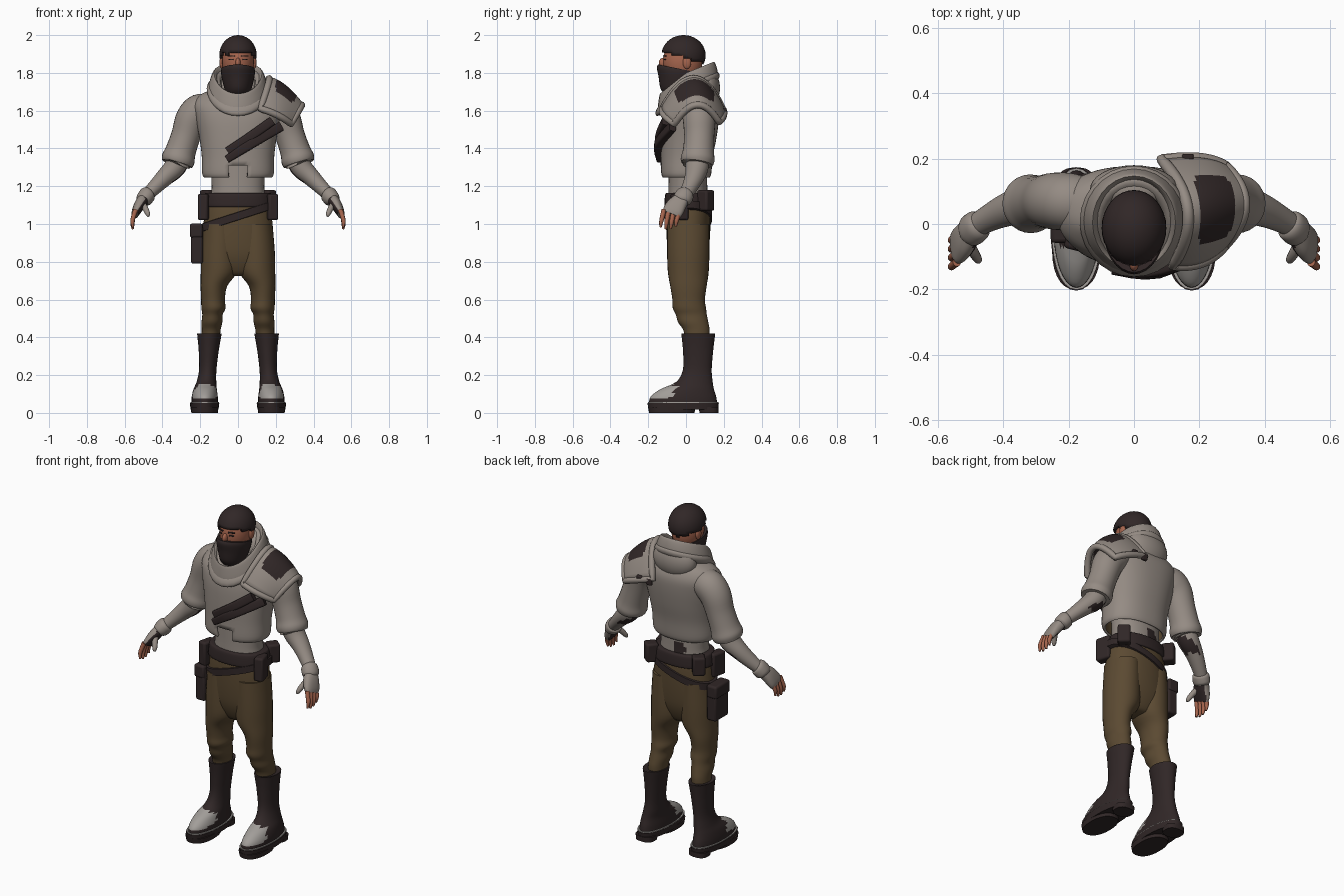
import bpy, bmesh, math
from mathutils import Vector, Matrix

if "Cube" in bpy.data.objects:
    bpy.data.objects.remove(bpy.data.objects["Cube"])


def material(name, rgb):
    m = bpy.data.materials.new(name)
    m.diffuse_color = (*rgb, 1)
    m.use_nodes = True
    m.node_tree.nodes["Principled BSDF"].inputs["Base Color"].default_value = m.diffuse_color
    return m


CLOTH = material("grey cloth", (0.30, 0.26, 0.23))
DARK = material("dark leather", (0.030, 0.020, 0.020))
PANTS = material("brown trousers", (0.105, 0.068, 0.032))
SKIN = material("skin", (0.38, 0.13, 0.075))
PALE = material("worn pale leather", (0.36, 0.34, 0.32))


def finish(name, bm, mats):
    bmesh.ops.recalc_face_normals(bm, faces=bm.faces)
    me = bpy.data.meshes.new(name)
    bm.to_mesh(me)
    bm.free()
    for m in mats:
        me.materials.append(m)
    ob = bpy.data.objects.new(name, me)
    bpy.context.collection.objects.link(ob)
    return ob


def paint(ob, rule, index=1):
    for f in ob.data.polygons:
        if rule(f.center, f.normal):
            f.material_index = index


def smooth_rings(rings, k, loop):
    """Catmull-Rom interpolation of the key rings."""
    n, out = len(rings), []
    get = (lambda i: rings[i % n]) if loop else (lambda i: rings[max(0, min(n - 1, i))])
    for i in range(n if loop else n - 1):
        for s in range(k):
            t = s / k
            out.append([0.5 * (2 * b + (c - a) * t + (2 * a - 5 * b + 4 * c - d) * t * t
                               + (3 * b - a - 3 * c + d) * t ** 3)
                        for a, b, c, d in zip(get(i - 1), get(i), get(i + 1), get(i + 2))])
    if not loop:
        out.append(list(rings[-1]))
    return out


def loft(name, rings, *mats, n=2.0, seg=28, along=False, shear=None, k=4, loop=False, caps=(1, 1)):
    """Skin rings (x, y, z, ra, rb): level rings, or rings square to the path."""
    rs = smooth_rings(rings, k, loop)
    bm = bmesh.new()
    rows = []
    for i, (x, y, z, ra, rb) in enumerate(rs):
        a, b = Vector((1, 0, 0)), Vector((0, 1, 0))
        if along:
            t = Vector(rs[min(i + 1, len(rs) - 1)][:3]) - Vector(rs[max(i - 1, 0)][:3])
            t.normalize()
            a = (b - t * b.dot(t)).normalized()
            b = t.cross(a)
        row = []
        for j in range(seg):
            c, s = math.cos(math.tau * j / seg), math.sin(math.tau * j / seg)
            p = Vector((x, y, z)) + a * ra * math.copysign(abs(c) ** (2 / n), c) \
                + b * rb * math.copysign(abs(s) ** (2 / n), s)
            if shear:
                p.z += shear(p.x, p.y)
            row.append(bm.verts.new(p))
        rows.append(row)
    for i in range(len(rows) if loop else len(rows) - 1):
        r, q = rows[i], rows[(i + 1) % len(rows)]
        for j in range(seg):
            bm.faces.new((r[j], r[(j + 1) % seg], q[(j + 1) % seg], q[j]))
    if not loop:
        if caps[0]:
            bm.faces.new(rows[0][::-1])
        if caps[1]:
            bm.faces.new(rows[-1])
    return finish(name, bm, mats)


def ball(name, loc, size, *mats):
    bm = bmesh.new()
    bmesh.ops.create_uvsphere(bm, u_segments=32, v_segments=20, radius=1,
                              matrix=Matrix.Translation(loc) @ Matrix.Diagonal((*size, 1)))
    return finish(name, bm, mats)


def box(name, loc, size, mat, bevel=0.012, rot=0):
    bm = bmesh.new()
    bmesh.ops.create_cube(bm, size=1, matrix=Matrix.Translation(loc) @ Matrix.Rotation(rot, 4, 'Z')
                          @ Matrix.Diagonal((*size, 1)))
    ob = finish(name, bm, [mat])
    m = ob.modifiers.new("bevel", 'BEVEL')
    m.width, m.segments = bevel, 3
    return ob


def solidify(ob, t, mat_offset=0):
    m = ob.modifiers.new("thickness", 'SOLIDIFY')
    m.thickness, m.offset, m.material_offset = t, -1, mat_offset


def roll(name, r1, r2, cy, z, thick, shear, mat):
    rings = [(0, cy, z + thick * math.sin(a), r1 + thick * math.cos(a), r2 + thick * math.cos(a))
             for a in (math.tau * i / 8 for i in range(8))]
    return loft(name, rings, mat, k=2, loop=True, shear=shear)


# Head: face, ears, nose, eyes, hair and face mask
ball("head", (0, -0.018, 1.86), (0.084, 0.104, 0.125), SKIN)
ball("nose", (0, -0.122, 1.853), (0.014, 0.022, 0.026), SKIN)
for s in (1, -1):
    ball("ear", (s * 0.086, 0.005, 1.855), (0.012, 0.022, 0.034), SKIN)
    box("eye", (s * 0.036, -0.113, 1.871), (0.026, 0.008, 0.007), DARK, 0.002, s * 0.3)
    box("eyebrow", (s * 0.036, -0.113, 1.889), (0.040, 0.009, 0.007), DARK, 0.002, s * 0.3)
hair = ball("hair", (0, -0.013, 1.893), (0.099, 0.117, 0.107), DARK)
bm = bmesh.new()
bm.from_mesh(hair.data)
bmesh.ops.delete(bm, geom=[v for v in bm.verts if v.co.z < 1.868 - 0.27 * v.co.y
                           + 0.008 * math.sin(v.co.x * 130)], context='VERTS')
bm.to_mesh(hair.data)
bm.free()
solidify(hair, 0.016)
loft("face_mask", [(0, -0.05, 1.66, .05, .06), (0, -0.05, 1.69, .066, .085), (0, -0.042, 1.75, .083, .103),
                   (0, -0.038, 1.795, .09, .116), (0, -0.033, 1.815, .088, .115)], DARK,
     n=1.9, shear=lambda x, y: -0.2 * y)

# Cowl with rolled folds, and the hood hanging behind
drop = lambda x, y: 0.4 * y if y > 0 else 0.8 * y
loft("cowl", [(0, 0.0, 1.70, .095, .115), (0, 0.005, 1.77, .110, .130), (0, 0.005, 1.80, .127, .142),
              (0, 0.008, 1.77, .144, .153), (0, 0.01, 1.72, .156, .16), (0, 0.01, 1.685, .14, .15)],
     CLOTH, loop=True, shear=drop)
roll("cowl_lower_fold", .138, .142, 0.008, 1.715, .028, drop, CLOTH)
roll("cowl_upper_fold", .115, .124, 0.0, 1.755, .022, lambda x, y: drop(x, y) * 1.05, CLOTH)
ball("hood_back", (0, 0.105, 1.72), (0.135, 0.075, 0.105), CLOTH)

# Undershirt with a dark patch on the lower back
shirt = loft("undershirt", [(0, .01, 1.08, .16, .105), (0, .01, 1.16, .142, .104), (0, .01, 1.23, .14, .102),
                            (0, .01, 1.40, .15, .10)], CLOTH, DARK, n=2.2, k=8, seg=48)
paint(shirt, lambda c, m: c.y > 0 and (c.x + 0.03) ** 2 + (c.z - 1.19) ** 2 < 0.0016)

# Cropped jacket, open at the front hem, with brown lining
jacket = loft("jacket", [(0, .0, 1.245, .178, .125), (0, .0, 1.27, .190, .134), (0, .005, 1.36, .192, .138),
                         (0, .015, 1.46, .205, .147), (0, .025, 1.56, .225, .150), (0, .035, 1.63, .235, .140),
                         (0, .045, 1.68, .205, .110), (0, .045, 1.71, .14, .085), (0, .04, 1.72, .08, .06)],
              CLOTH, PANTS, n=2.3, seg=56, caps=(0, 1))
bm = bmesh.new()
bm.from_mesh(jacket.data)
gap = [f for f in bm.faces if f.calc_center_median().y < 0 and f.calc_center_median().z < 1.31
       and -0.055 < f.calc_center_median().x < 0.045]
bmesh.ops.delete(bm, geom=gap, context='FACES')
bm.to_mesh(jacket.data)
bm.free()
solidify(jacket, 0.014, 1)

# Arms: sleeves, forearms, gloves, fingers
for s in (1, -1):
    X = lambda pts: [(s * p[0], *p[1:]) for p in pts]
    loft("sleeve", X([(.14, .06, 1.61, .08, .07), (.20, .068, 1.602, .088, .088), (.245, .07, 1.555, .087, .086),
                      (.275, .07, 1.47, .08, .078), (.302, .066, 1.39, .082, .08), (.316, .062, 1.345, .09, .088),
                      (.324, .06, 1.32, .082, .08), (.32, .06, 1.33, .06, .06)]), CLOTH, along=True)
    arm = loft("forearm", X([(.30, .06, 1.37, .06, .06), (.335, .058, 1.30, .061, .058), (.385, .045, 1.25, .052, .048),
                             (.44, .02, 1.195, .042, .039), (.495, -.012, 1.14, .034, .032)]), CLOTH, DARK, along=True)
    paint(arm, lambda c, m: c.z > 1.22 and m.z < -0.45 and m.y > -0.5)
    loft("glove_cuff", X([(.470, .002, 1.165, .036, .034), (.478, -.004, 1.157, .048, .044),
                          (.498, -.02, 1.13, .050, .043), (.506, -.026, 1.117, .038, .034)]), CLOTH, along=True)
    glove = loft("glove", X([(.495, -.012, 1.14, .036, .030), (.518, -.045, 1.105, .050, .030),
                             (.537, -.068, 1.07, .054, .024), (.545, -.078, 1.05, .048, .018)]),
                 CLOTH, DARK, along=True, n=2.4)
    paint(glove, lambda c, m: m.x * s < -0.5)
    for i in range(4):
        y, dz = -.036 - .027 * i, (.012, .0, -.002, .008)[i]
        loft("finger", X([(.542, y, 1.075, .013, .013), (.553, y - .008, 1.04, .0125, .012),
                          (.559, y - .014, 1.005 + dz, .011, .011), (.556, y - .018, .975 + dz, .006, .006)]),
             SKIN, along=True, seg=12)
    loft("thumb", X([(.512, -.05, 1.115, .018, .018), (.492, -.085, 1.085, .016, .016),
                     (.478, -.108, 1.055, .013, .013), (.474, -.114, 1.04, .006, .006)]), CLOTH, along=True, seg=14)

# Shoulder cape: curved patch through 3 x 3 points, dark panel, rolled border
P = [[(.12, -.125, 1.61), (.165, .04, 1.77), (.085, .195, 1.61)],
     [(.21, -.115, 1.575), (.25, .05, 1.725), (.20, .20, 1.575)],
     [(.28, -.06, 1.53), (.338, .06, 1.63), (.28, .175, 1.54)]]
basis = lambda t: (2 * (t - .5) * (t - 1), 4 * t * (1 - t), 2 * t * (t - .5))
patch = lambda u, v: sum((Vector(P[i][j]) * basis(u)[i] * basis(v)[j]
                          for i in range(3) for j in range(3)), Vector())
N = 20
bm = bmesh.new()
g = [[bm.verts.new(patch(i / N, j / N)) for j in range(N + 1)] for i in range(N + 1)]
for i in range(N):
    for j in range(N):
        f = bm.faces.new((g[i][j], g[i + 1][j], g[i + 1][j + 1], g[i][j + 1]))
        f.material_index = int(4 <= i < 16 and 4 <= j < 16 and (i, j) not in ((4, 4), (4, 15), (15, 4), (15, 15)))
cape = finish("shoulder_cape", bm, [CLOTH, DARK])
m = cape.modifiers.new("thickness", 'SOLIDIFY')
m.thickness, m.offset = 0.02, 0
cu = bpy.data.curves.new("cape_border", 'CURVE')
cu.dimensions, cu.bevel_depth, cu.bevel_resolution = '3D', 0.018, 3
edge = [(i / N, 0) for i in range(N)] + [(1, j / N) for j in range(N)] \
    + [(1 - i / N, 1) for i in range(N)] + [(0, 1 - j / N) for j in range(N)]
sp = cu.splines.new('POLY')
sp.points.add(len(edge) - 1)
for pt, uv in zip(sp.points, edge):
    pt.co = (*patch(*uv), 1)
sp.use_cyclic_u = True
cu.materials.append(CLOTH)
border = bpy.data.objects.new("cape_border", cu)
bpy.context.collection.objects.link(border)
for x in (.10, .165):
    box("cape_clasp", (x, .205, 1.595), (.035, .02, .04), DARK, 0.006)

# Chest straps
loft("upper_chest_strap", [(-.055, -.138, 1.385, .018, .022), (.06, -.143, 1.46, .02, .024), (.18, -.11, 1.545, .018, .024)],
     DARK, n=4, along=True)
loft("lower_chest_strap", [(-.058, -.138, 1.343, .018, .020), (.07, -.145, 1.425, .022, .026), (.225, -.07, 1.515, .02, .026)],
     DARK, n=4, along=True)

# Trousers: hips and two legs with knee folds
loft("trouser_hips", [(0, .012, 1.13, .165, .112), (0, .012, 1.05, .178, .118), (0, .012, .92, .188, .114),
                      (0, .012, .82, .185, .10), (0, .012, .74, .11, .065), (0, .012, .725, .05, .03)], PANTS, n=2.2)
for s in (1, -1):
    loft("trouser_leg", [(s * x, *r) for x, *r in
                         [(.095, .012, 1.0, .088, .112), (.098, .012, .85, .097, .112), (.102, .012, .745, .095, .108),
                          (.128, .013, .67, .070, .096), (.132, .014, .60, .063, .086), (.130, .018, .555, .064, .088),
                          (.135, .028, .52, .054, .082), (.138, .038, .48, .055, .080), (.142, .055, .44, .050, .070),
                          (.145, .06, .39, .048, .064)]], PANTS)

# Belt, slanted strap and pouches
loft("belt", [(0, .012, 1.09, .178, .122), (0, .012, 1.10, .184, .127), (0, .012, 1.155, .176, .122),
              (0, .012, 1.165, .165, .112)], DARK, n=2.2)
loft("slanted_strap", [(0, .012, 1.02, .19, .118), (0, .012, 1.022, .196, .126), (0, .012, 1.062, .194, .126),
                       (0, .012, 1.064, .185, .118)], DARK, n=2.2, k=1, seg=40, shear=lambda x, y: .32 * x)
for s in (1, -1):
    box("hip_pouch", (s * .178, -.035, 1.09), (.055, .09, .14), DARK, rot=s * .25)
    box("rear_pouch", (s * .158, .105, 1.125), (.07, .07, .11), DARK, rot=-s * .7)
box("thigh_pouch", (-.217, .01, .89), (.062, .125, .20), DARK)
box("thigh_pouch_flap", (-.221, .01, .965), (.068, .135, .075), DARK)

# Boots: uppers with worn toes, pale welt line, sole and heel
for s in (1, -1):
    R = lambda pts: [(s * x, *r) for x, *r in pts]
    boot = loft("boot", R([(.176, -.015, .05, .070, .180), (.176, -.014, .085, .069, .174), (.174, .006, .125, .062, .142),
                           (.167, .045, .165, .052, .096), (.160, .06, .23, .046, .076), (.155, .064, .33, .053, .080),
                           (.152, .065, .405, .063, .088), (.152, .065, .42, .064, .088), (.152, .065, .415, .05, .07)]),
                DARK, PALE, seg=40)
    paint(boot, lambda c, m: .075 < c.z < .15 and c.y < -.055 + .015 * math.sin(c.x * 150) and m.z > .15)
    loft("boot_welt", R([(.176, -.015, .052, .076, .186), (.176, -.015, .058, .076, .186)]), PALE, k=1, n=2.2)
    loft("boot_sole", R([(.177, -.015, .018, .074, .184), (.177, -.015, .053, .078, .189)]), DARK, k=1, n=2.2)
    loft("boot_tread", R([(.177, -.075, 0, .070, .120), (.177, -.075, .03, .074, .126)]), DARK, k=1, n=2.3)
    loft("boot_heel", R([(.177, .122, 0, .056, .050), (.177, .120, .03, .058, .053)]), DARK, k=1, n=2.6)

# Turn the border into a mesh and shade everything smooth by angle
bpy.ops.object.select_all(action='DESELECT')
border.select_set(True)
bpy.context.view_layer.objects.active = border
bpy.ops.object.convert(target='MESH')
bpy.ops.object.select_all(action='SELECT')
bpy.ops.object.shade_smooth_by_angle(angle=math.radians(40))
